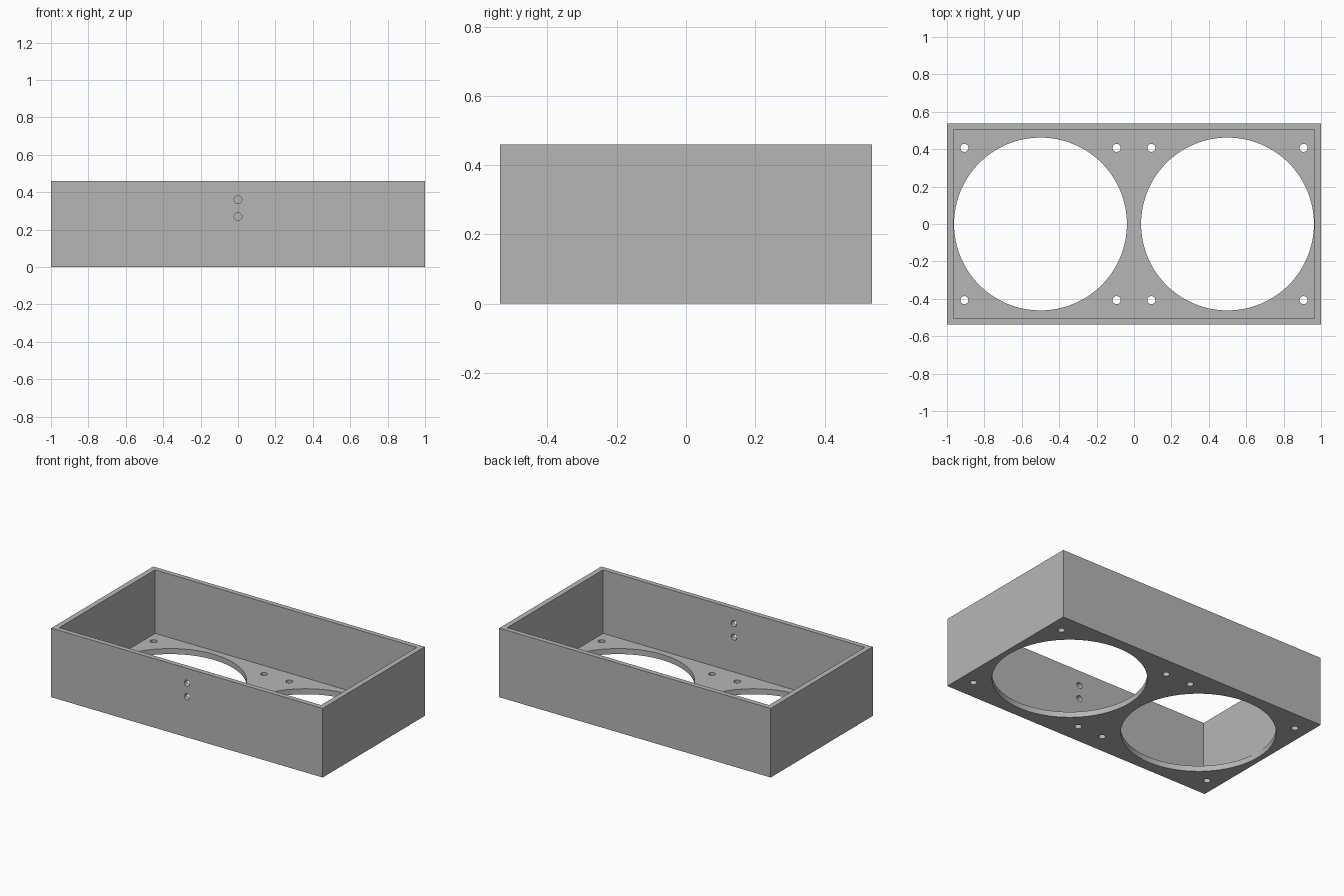
import bpy
import bmesh
from mathutils import Matrix, Vector

cube = bpy.data.objects.get("Cube")
if cube:
    bpy.data.objects.remove(cube, do_unlink=True)

LENGTH, DEPTH, HEIGHT = 2.0, 1.074, 0.46
WALL_X, WALL_Y, FLOOR = 0.036, 0.033, 0.037

grey = bpy.data.materials.new("grey plastic")
grey.use_nodes = True
grey.diffuse_color = (0.47, 0.47, 0.47, 1)
grey.node_tree.nodes["Principled BSDF"].inputs["Base Color"].default_value = grey.diffuse_color


def add_box(bm, size, bottom):
    place = Matrix.Translation((0, 0, bottom + size[2] / 2))
    bmesh.ops.create_cube(bm, size=1, matrix=place @ Matrix.Diagonal((*size, 1)))


def add_cylinder(bm, center, radius, sides, axis="Z"):
    turn = Vector((0, 0, 1)).rotation_difference(
        Vector((0, 1, 0)) if axis == "Y" else Vector((0, 0, 1))).to_matrix().to_4x4()
    bmesh.ops.create_cone(bm, cap_ends=True, segments=sides, radius1=radius,
                          radius2=radius, depth=0.2,
                          matrix=Matrix.Translation(center) @ turn)


def make_object(name, bm):
    mesh = bpy.data.meshes.new(name)
    bm.to_mesh(mesh)
    bm.free()
    mesh.materials.append(grey)
    obj = bpy.data.objects.new(name, mesh)
    bpy.context.collection.objects.link(obj)
    return obj


# Solid outer block
bm = bmesh.new()
add_box(bm, (LENGTH, DEPTH, HEIGHT), 0)
housing = make_object("open_housing", bm)

# Open-topped cavity
bm = bmesh.new()
add_box(bm, (LENGTH - 2 * WALL_X, DEPTH - 2 * WALL_Y, HEIGHT), FLOOR)
cavity = make_object("cavity_cutter", bm)

# Large openings, their screw holes, and two cable holes in the front wall
bm = bmesh.new()
for side in (-1, 1):
    add_cylinder(bm, (side * 0.5, 0, 0), 0.462, 128)
    for dx in (-1, 1):
        for dy in (-1, 1):
            add_cylinder(bm, (side * 0.5 + dx * 0.407, dy * 0.407, 0), 0.0215, 32)
for z in (0.27, 0.36):
    add_cylinder(bm, (0, -DEPTH / 2, z), 0.0205, 32, "Y")
holes = make_object("hole_cutter", bm)

for cutter in (cavity, holes):
    cutter.hide_render = True
    cut = housing.modifiers.new(cutter.name, "BOOLEAN")
    cut.operation = "DIFFERENCE"
    cut.solver = "EXACT"
    cut.object = cutter

# Bake the cuts, then discard the cutters
graph = bpy.context.evaluated_depsgraph_get()
baked = bpy.data.meshes.new_from_object(housing.evaluated_get(graph))
housing.modifiers.clear()
housing.data = baked
for cutter in (cavity, holes):
    bpy.data.objects.remove(cutter, do_unlink=True)

# Smooth the round walls while keeping the corners sharp
bpy.ops.object.select_all(action="DESELECT")
housing.select_set(True)
bpy.context.view_layer.objects.active = housing
bpy.ops.object.shade_smooth_by_angle(angle=0.5)
